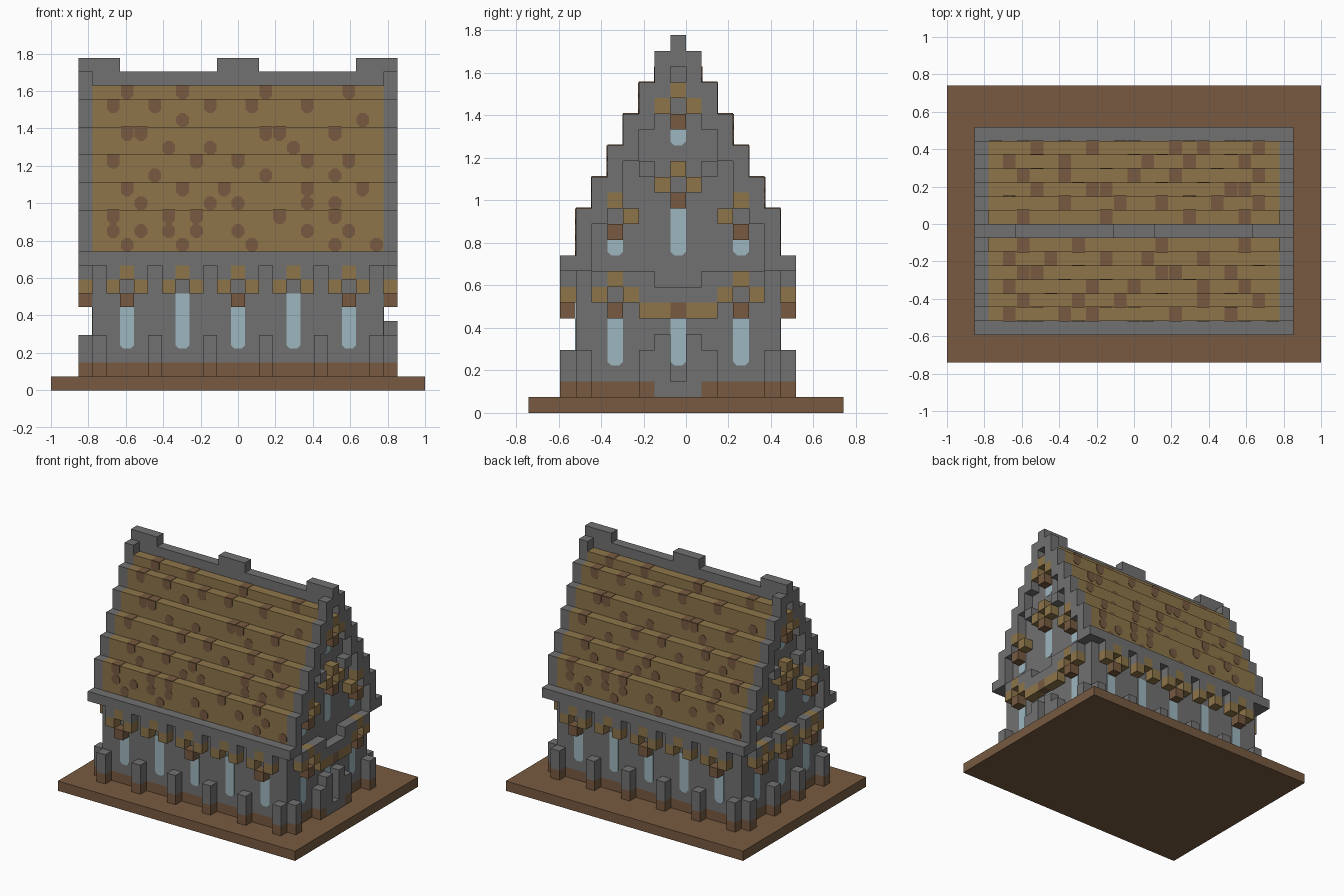
import bpy, bmesh, math
from mathutils import Vector

if "Cube" in bpy.data.objects:
    bpy.data.objects.remove(bpy.data.objects["Cube"])

U = 2 / 27            # one block
YC = -U / 2           # centre line of the building


def material(name, rgb):
    m = bpy.data.materials.new(name)
    m.diffuse_color = (*rgb, 1)
    m.use_nodes = True
    m.node_tree.nodes["Principled BSDF"].inputs["Base Color"].default_value = m.diffuse_color
    return m


STONE = material("grey stone", (0.165, 0.165, 0.165))
WOOD = material("dark wood", (0.185, 0.102, 0.052))
TAN = material("tan timber", (0.27, 0.178, 0.068))
GLASS = material("pale glass", (0.34, 0.47, 0.52))


def finish(bm, name, *mats):
    me = bpy.data.meshes.new(name)
    bm.to_mesh(me)
    bm.free()
    for m in mats:
        me.materials.append(m)
    ob = bpy.data.objects.new(name, me)
    bpy.context.collection.objects.link(ob)
    return ob


def add_box(bm, i0, i1, j0, j1, k0, k1):
    """Box covering whole blocks, both end indices included."""
    lo = Vector(((i0 - .5) * U, YC + (j0 - .5) * U, k0 * U))
    hi = Vector(((i1 + .5) * U, YC + (j1 + .5) * U, (k1 + 1) * U))
    g = bmesh.ops.create_cube(bm, size=1)
    for v in g["verts"]:
        v.co = Vector([lo[a] + (v.co[a] + .5) * (hi[a] - lo[a]) for a in range(3)])


def boxes(name, mat, items):
    bm = bmesh.new()
    for b in items:
        add_box(bm, *b)
    return finish(bm, name, mat)


def add_plate(bm, origin, right, up, w, h, cut_low, cut_high):
    """Thin plate with chamfered corners, centred on the middle of its lower edge."""
    right, up = Vector(right), Vector(up)
    n = right.cross(up)
    a, b = cut_low, cut_high
    pts = [(-w/2 + a, 0), (w/2 - a, 0)] + ([(w/2, a)] if a else [])
    pts += ([(w/2, h - b)] if b else []) + [(w/2 - b, h), (-w/2 + b, h)]
    pts += ([(-w/2, h - b)] if b else []) + ([(-w/2, a)] if a else [])
    o = Vector(origin)
    front = [bm.verts.new(o + right * x + up * y + n * .003) for x, y in pts]
    back = [bm.verts.new(o + right * x + up * y - n * .003) for x, y in pts]
    bm.faces.new(front)
    bm.faces.new(back[::-1])
    for q in range(len(pts)):
        r = (q + 1) % len(pts)
        bm.faces.new((front[q], back[q], back[r], front[r]))


# Ground slab, plinth and walls
boxes("ground_slab", WOOD, [(-13, 13, -9, 10, 0, 0)])
boxes("plinth", WOOD, [(-10, 10, -6, 6, 1, 1)])
boxes("walls", STONE, [(-10, 10, -6, 6, 2, 9)])

# Roof steps: half width, first row, last row; the gable faces are stone
STEPS = [(6, 10, 12), (5, 13, 14), (4, 15, 16), (3, 17, 18), (2, 19, 20), (1, 21, 21)]
bm = bmesh.new()
for w, k0, k1 in STEPS:
    add_box(bm, -10, 10, -w, w, k0, k1)
bm.normal_update()
for f in bm.faces:
    f.material_index = 1 if abs(f.normal.x) > .5 else 0
finish(bm, "roof", TAN, STONE)

# Ridge with raised caps, and the eaves
boxes("ridge", STONE, [(-11, 11, 0, 0, 22, 22)])
boxes("ridge_caps", STONE, [(c - 1, c + 1, 0, 0, 23, 23) for c in (-10, 0, 10)])
boxes("eaves", STONE, [(-11, 11, s * 7, s * 7, 9, 9) for s in (-1, 1)])

# Parts collected as single blocks
stone, tan, wood, posts, feet = [], [], [], [], []


def side_cell(face, p, k0, k1=None):
    """Block standing one unit proud of a wall: face is x+, x-, y+ or y-."""
    k1 = k0 if k1 is None else k1
    s = 1 if face[1] == "+" else -1
    if face[0] == "x":
        return (s * 11, s * 11, p, p, k0, k1)
    return (p, p, s * 7, s * 7, k0, k1)


# Stepped gable trims
trim = []
for s in "+-":
    for q in (-1, 1):
        for j, a, b in [(6, 9, 12), (5, 12, 14), (4, 14, 16), (3, 16, 18), (2, 18, 20), (1, 20, 22)]:
            trim.append(side_cell("x" + s, q * j, a, b))
boxes("gable_trim", STONE, trim)


def motif(face, p, k, sides=(-1, 1), sill=True, shoulders=(-1, 1)):
    """Ring of timber blocks around an opening at row k."""
    tan.append(side_cell(face, p, k + 1))
    for d in sides:
        tan.append(side_cell(face, p + d, k))
    for d in shoulders:
        stone.append(side_cell(face, p + d, k + 1))
    if sill:
        wood.append(side_cell(face, p, k - 1))


panes = bmesh.new()


def window(face, p, k0, k1):
    s = 1 if face[1] == "+" else -1
    if face[0] == "x":
        o, r = (s * 10.5 * U, YC + p * U, k0 * U), (0, s, 0)
    else:
        o, r = (p * U, YC + s * 6.5 * U, k0 * U), (-s, 0, 0)
    add_plate(panes, o, r, (0, 0, 1), U, (k1 - k0 + 1) * U, U * .25, 0)


# Long sides
for face in ("y+", "y-"):
    for i in (-8, -4, 0, 4, 8):
        motif(face, i, 7, sill=i % 8 == 0)
        window(face, i, 3, 6)
    for i in (-10, -6, -2, 2, 6, 10):
        posts.append(side_cell(face, i, 2, 3))
        feet.append(side_cell(face, i, 1))

# Gable ends
for face in ("x+", "x-"):
    for j in (-6, -2, 2, 6):
        posts.append(side_cell(face, j, 2, 3))
        feet.append(side_cell(face, j, 1))
    for q in (-1, 1):
        motif(face, q * 4, 7)
        window(face, q * 4, 3, 6)
        motif(face, q * 4, 12, sides=(-q,), shoulders=())
        window(face, q * 4, 10, 11)
        stone.append(side_cell(face, q * 2, 15))
    motif(face, 0, 14, shoulders=())
    window(face, 0, 10, 13)
    motif(face, 0, 19, shoulders=())
    window(face, 0, 17, 18)
    window(face, 0, 3, 6)

# Doorway on the right, plain window on the left
for j in (-2, -1, 1, 2):
    tan.append(side_cell("x+", j, 6))
wood.append(side_cell("x+", 0, 6))
doorway = [(11, 11, -1, 1, 1, 1), (11, 11, -2, 2, 7, 7)]
doorway += [(11, 11, j, j, 2, 4) for j in (-1, 1)]
doorway += [(11, 11, j, j, 8, 8) for j in (-2, 2)]
boxes("doorway", STONE, doorway)
motif("x-", 0, 7)

finish(panes, "window_panes", GLASS)
boxes("buttresses", STONE, posts)
boxes("buttress_feet", WOOD, feet)
boxes("stone_brackets", STONE, stone)
boxes("timber_brackets", TAN, tan)
boxes("wooden_bosses", WOOD, wood)

# Dark roof shingles, listed per block row
SPOTS = {21: (-8, -4, 2, 8), 20: (-9, -6, -2, 1, 5), 19: (-4, 9),
         18: (-8, -7, 2, 3, 7), 17: (-5, -2, 4), 16: (-9, -3, 0, 5, 8),
         15: (-6, 2, 7), 14: (-8, -4, -1, 5, 9), 13: (-7, -2, 0, 5, 7),
         12: (-9, -5, -3, 3, 7), 11: (-9, -7, -5, -3, 0, 5, 8), 10: (-8, -4, 1, 7, 10)}
bm = bmesh.new()
for s in (-1, 1):
    for w, k0, k1 in STEPS:
        for k in range(k0, k1 + 1):
            for i in SPOTS[k]:
                x = -s * i * U
                y = YC + s * (w + .5) * U
                top = k == k1
                add_plate(bm, (x, y, k * U), (-s, 0, 0), (0, 0, 1),
                          U * .92, U, U * .28, 0 if top else U * .28)
                if top:
                    add_plate(bm, (x, y, (k + 1) * U), (-s, 0, 0), (0, -s, 0),
                              U * .92, U, 0, 0)
finish(bm, "dark_shingles", WOOD)
